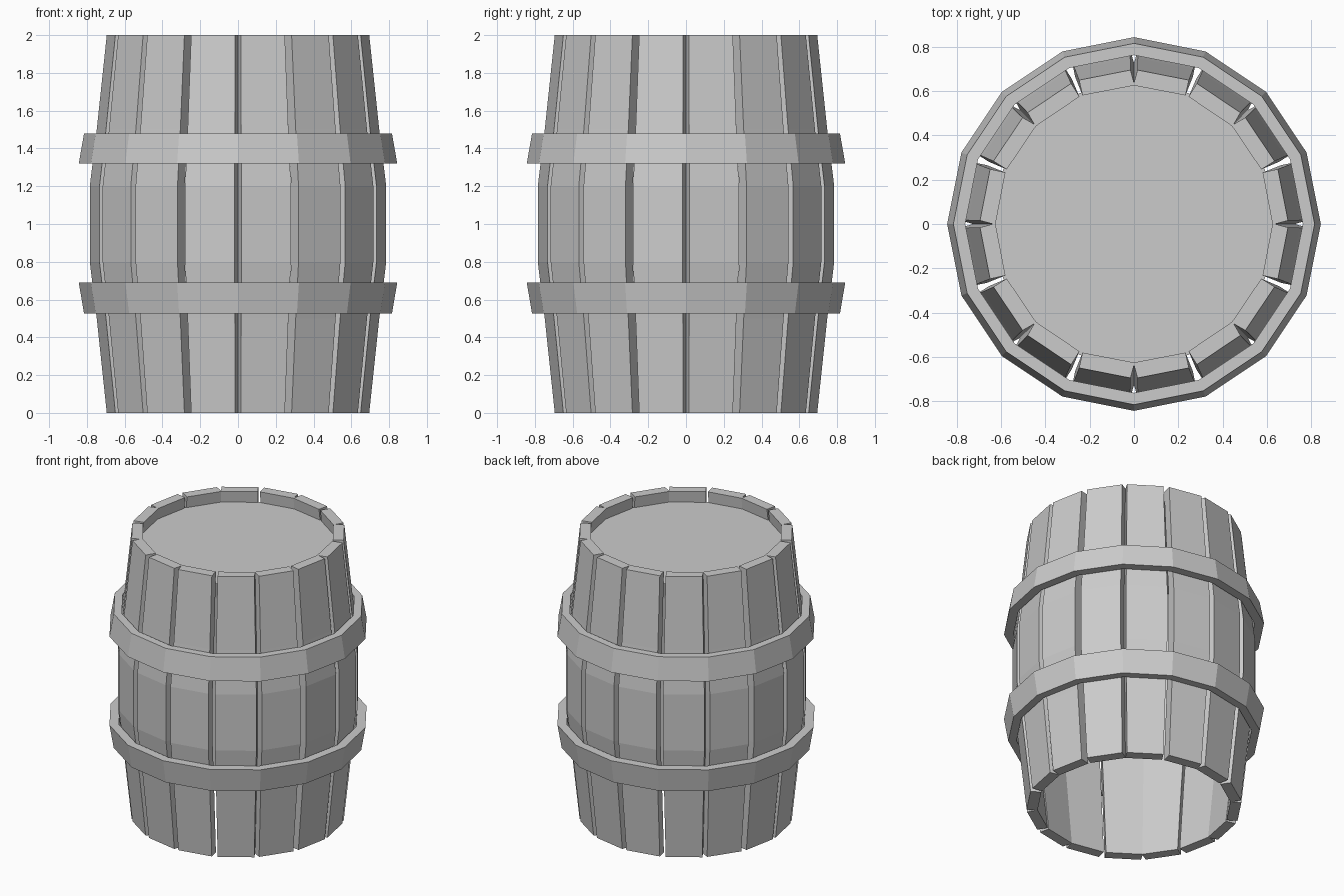
import bpy, bmesh
from math import sin, cos, radians

if "Cube" in bpy.data.objects:
    bpy.data.objects.remove(bpy.data.objects["Cube"])

# Bulging barrel profile: (height, outer radius)
ROWS = [(0, .695), (.5, .748), (.8, .785), (1.2, .785), (1.5, .748), (2, .695)]
THICK = .07


def pt(r, deg, z):
    return (r * cos(radians(deg)), r * sin(radians(deg)), z)


def make(name, build):
    bm = bmesh.new()
    build(bm)
    bmesh.ops.recalc_face_normals(bm, faces=bm.faces)
    me = bpy.data.meshes.new(name)
    bm.to_mesh(me)
    bm.free()
    ob = bpy.data.objects.new(name, me)
    bpy.context.collection.objects.link(ob)
    return ob


def skin(bm, rings, closed=False):
    """Bridge a list of equal point loops; closed joins last loop to first."""
    vs = [[bm.verts.new(p) for p in ring] for ring in rings]
    n = len(vs[0])
    pairs = list(zip(vs, vs[1:])) + ([(vs[-1], vs[0])] if closed else [])
    for a, b in pairs:
        for i in range(n):
            j = (i + 1) % n
            bm.faces.new((a[i], a[j], b[j], b[i]))
    if not closed:
        bm.faces.new(vs[0])
        bm.faces.new(vs[-1])


# Staves: eight pairs, each with a V groove in the middle and open gaps between pairs
def stave_pair(mid):
    def build(bm):
        rings = []
        for z, R in ROWS:
            r = R - THICK
            section = [(R, -20.9), (R, -1.3), (r + .012, 0), (R, 1.3), (R, 20.9),
                       (r, 21.8), (r, 0), (r, -21.8)]
            rings.append([pt(q, mid + a, z) for q, a in section])
        skin(bm, rings)
    return build


for k in range(8):
    make(f"stave_pair_{k + 1}", stave_pair(45 * k))


# Hoops: 16-sided flared bands, wide edge towards the belly
def hoop(z_wide, z_narrow):
    def build(bm):
        section = [(.843, z_wide), (.815, z_narrow), (.762, z_narrow), (.782, z_wide)]
        skin(bm, [[pt(r, 22.5 * k, z) for r, z in section] for k in range(16)], closed=True)
    return build


make("upper_hoop", hoop(1.32, 1.48))
make("lower_hoop", hoop(.69, .525))


# Lid: flat disc recessed below the rim
def lid(bm):
    bm.faces.new([bm.verts.new(pt(.64, 22.5 * k, 1.92)) for k in range(16)])


make("lid", lid)
